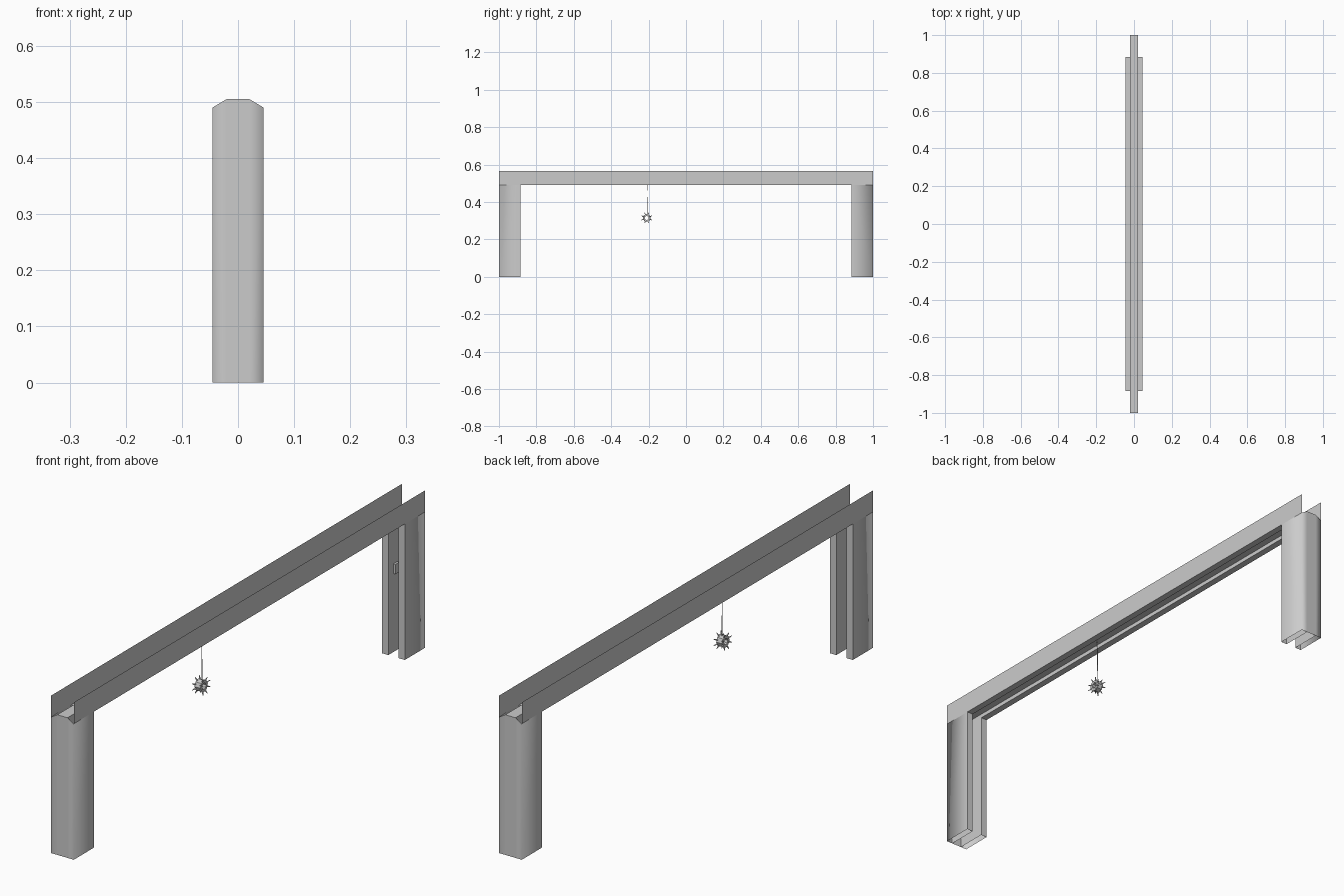
import bpy, bmesh, math
from mathutils import Vector, Matrix

if "Cube" in bpy.data.objects:
    bpy.data.objects.remove(bpy.data.objects["Cube"])

# Main sizes: half width, half slot, half length, inner opening, levels
W, S, L, I = 0.0455, 0.0205, 1.0, 0.885
LOW, ROOF, TOP = 0.49, 0.505, 0.567

gray = bpy.data.materials.new("warm_gray")
gray.diffuse_color = (0.6, 0.6, 0.6, 1)
gray.use_nodes = True
gray.node_tree.nodes["Principled BSDF"].inputs["Base Color"].default_value = gray.diffuse_color


def finish(name, bm):
    me = bpy.data.meshes.new(name)
    bm.to_mesh(me)
    bm.free()
    me.materials.append(gray)
    ob = bpy.data.objects.new(name, me)
    bpy.context.collection.objects.link(ob)
    return ob


def quad(bm, pts, out):
    """Sheet face whose normal points towards out."""
    f = bm.faces.new([bm.verts.new(p) for p in pts])
    f.normal_update()
    if f.normal.dot(Vector(out)) < 0:
        f.normal_flip()


# Hollow jambs with an open slot facing the doorway
for sy, name in ((-1, "front_jamb"), (1, "back_jamb")):
    bm = bmesh.new()
    e, i = sy * L, sy * I
    quad(bm, [(-S, e, 0), (S, e, 0), (S, e, ROOF), (-S, e, ROOF)], (0, sy, 0))
    for sx in (-1, 1):
        w, s = sx * W, sx * S
        quad(bm, [(s, e, 0), (w, e, 0), (w, e, LOW), (s, e, ROOF)], (0, sy, 0))
        quad(bm, [(w, e, 0), (w, i, 0), (w, i, LOW), (w, e, LOW)], (sx, 0, 0))
        quad(bm, [(w, i, 0), (s, i, 0), (s, i, LOW), (w, i, LOW)], (0, -sy, 0))
        quad(bm, [(s, i, 0), (s, e, 0), (s, e, ROOF), (s, i, ROOF)], (-sx, 0, 0))
    bmesh.ops.remove_doubles(bm, verts=bm.verts, dist=1e-5)
    # only the outer vertical corners are shaded soft
    for f in bm.faces:
        f.smooth = True
    for ed in bm.edges:
        ed.smooth = all(abs(abs(v.co.x) - W) < 1e-4 and abs(abs(v.co.y) - L) < 1e-4
                        for v in ed.verts)
    finish(name, bm)

# Lintel: two side sheets, bottom flanges and a shallow slot
bm = bmesh.new()
quad(bm, [(-S, -L, ROOF), (S, -L, ROOF), (S, L, ROOF), (-S, L, ROOF)], (0, 0, -1))
for sx in (-1, 1):
    w, s = sx * W, sx * S
    quad(bm, [(w, -L, LOW), (w, L, LOW), (w, L, TOP), (w, -L, TOP)], (sx, 0, 0))
    quad(bm, [(w, -I, LOW), (w, I, LOW), (s, I, LOW), (s, -I, LOW)], (0, 0, -1))
    quad(bm, [(s, -I, LOW), (s, I, LOW), (s, I, ROOF), (s, -I, ROOF)], (-sx, 0, 0))
finish("lintel", bm)

# Latch block inside the back slot
bm = bmesh.new()
bmesh.ops.create_cube(bm, size=1, matrix=Matrix.Translation((-S + 0.004, 0.925, 0.3))
                      @ Matrix.Diagonal((0.008, 0.022, 0.035, 1)))
finish("latch_block", bm)


def rod(bm, a, b, r1, r2, n=5):
    a, b = Vector(a), Vector(b)
    d = b - a
    m = Matrix.Translation((a + b) / 2) @ d.to_track_quat('Z', 'Y').to_matrix().to_4x4()
    bmesh.ops.create_cone(bm, cap_ends=True, segments=n, radius1=r1, radius2=r2,
                          depth=d.length, matrix=m)


# Thread with a small hook under the lintel
bm = bmesh.new()
rod(bm, (0, -0.209, ROOF), (0, -0.206, 0.462), 0.0025, 0.0015)
rod(bm, (0, -0.206, 0.465), (0, -0.205, 0.335), 0.0012, 0.0012)
finish("hanging_thread", bm)

# Hanging charm: eight-sided ring with short points
C = Vector((0, -0.21, 0.315))
N = 8
bm = bmesh.new()
rings = []
for k in range(N):
    a = 2 * math.pi * k / N
    u = Vector((0, math.cos(a), math.sin(a)))
    rings.append([bm.verts.new(C + u * r + Vector((x, 0, 0)))
                  for r, x in ((0.011, -0.012), (0.021, -0.012),
                               (0.021, 0.012), (0.011, 0.012))])
for k in range(N):
    p, q = rings[k], rings[(k + 1) % N]
    for j in range(4):
        bm.faces.new((p[j], p[(j + 1) % 4], q[(j + 1) % 4], q[j]))
for k in range(N):
    a = 2 * math.pi * (k + 0.5) / N
    u = Vector((0, math.cos(a), math.sin(a)))
    for x in (-0.009, 0.009):
        rod(bm, C + u * 0.016 + Vector((x, 0, 0)), C + u * 0.031 + Vector((x * 1.8, 0, 0)),
            0.004, 0.001, 4)
bmesh.ops.recalc_face_normals(bm, faces=bm.faces)
finish("hanging_charm", bm)
